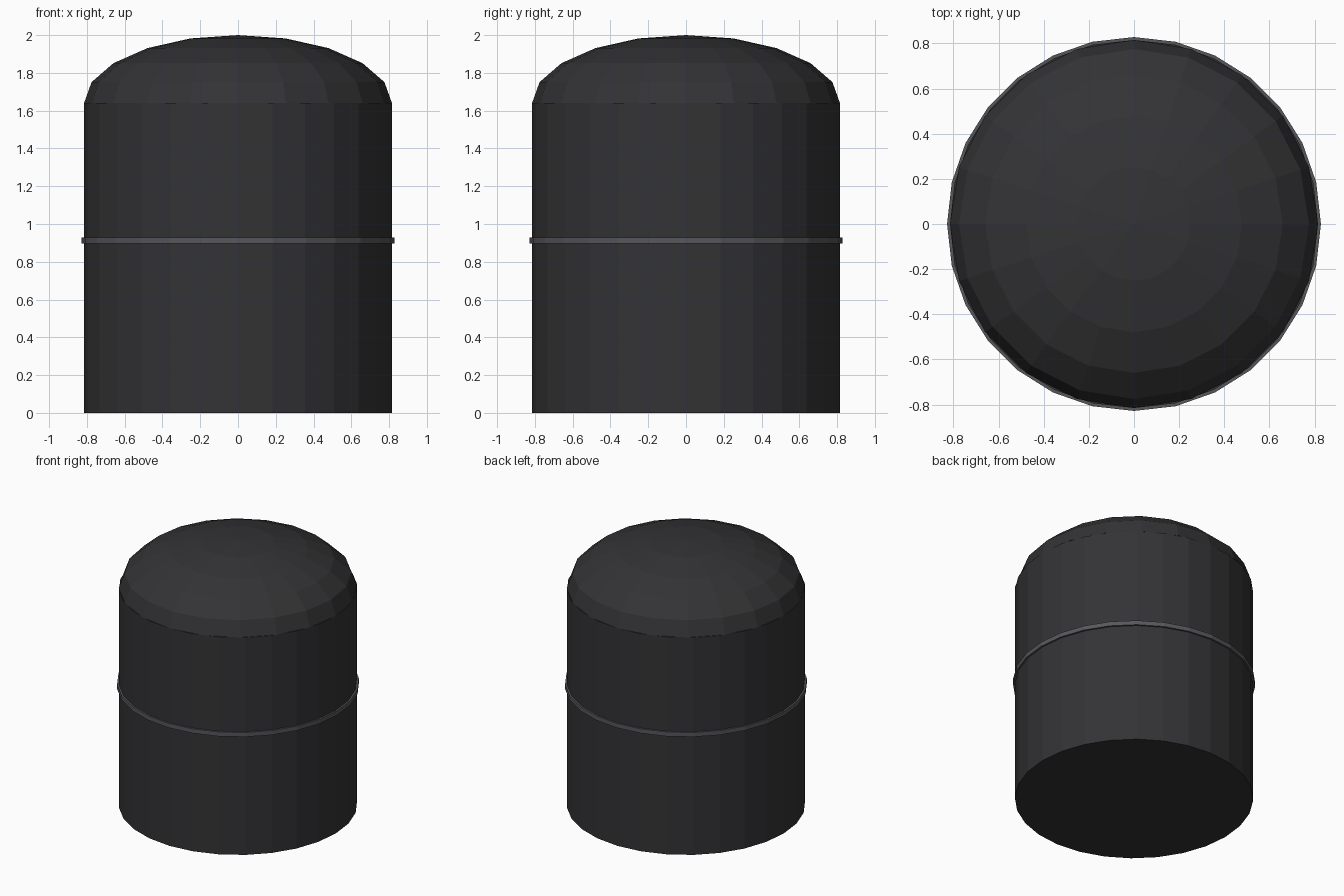
import bpy, bmesh
from math import sin, cos, pi

if "Cube" in bpy.data.objects:
    bpy.data.objects.remove(bpy.data.objects["Cube"])


def material(name, rgb):
    m = bpy.data.materials.new(name)
    m.diffuse_color = (*rgb, 1)
    m.use_nodes = True
    m.node_tree.nodes["Principled BSDF"].inputs["Base Color"].default_value = m.diffuse_color
    return m


def lathe(name, profile, sides, mat):
    """Revolve (radius, z) points around z; close open ends with caps."""
    bm = bmesh.new()
    rings = []
    for r, z in profile:
        n = 1 if r < 1e-5 else sides
        rings.append([bm.verts.new((r * cos(2 * pi * i / sides),
                                    r * sin(2 * pi * i / sides), z)) for i in range(n)])
    for a, b in zip(rings, rings[1:]):
        for i in range(sides):
            j = (i + 1) % sides
            if len(b) == 1:
                bm.faces.new((a[i], a[j], b[0]))
            else:
                bm.faces.new((a[i], a[j], b[j], b[i]))
    if len(rings[0]) > 1:
        bm.faces.new(rings[0][::-1])
    if len(rings[-1]) > 1:
        bm.faces.new(rings[-1])
    mesh = bpy.data.meshes.new(name)
    bm.to_mesh(mesh)
    bm.free()
    obj = bpy.data.objects.new(name, mesh)
    bpy.context.collection.objects.link(obj)
    mesh.materials.append(mat)
    return obj


dark = material("dark_plastic", (0.033, 0.033, 0.036))
trim = material("grey_trim", (0.095, 0.095, 0.108))

R, TOP = 0.815, 1.64

# Cylindrical body
lathe("body", [(R, 0), (R, TOP)], 28, dark)

# Flattened dome lid, coarser than the body
dome = [(R * cos(k * pi / 10), TOP + 0.36 * sin(k * pi / 10)) for k in range(6)]
lathe("dome_lid", dome, 20, dark)

# Thin seam band around the middle
lathe("seam_band", [(0.828, 0.896), (0.828, 0.929)], 28, trim)
